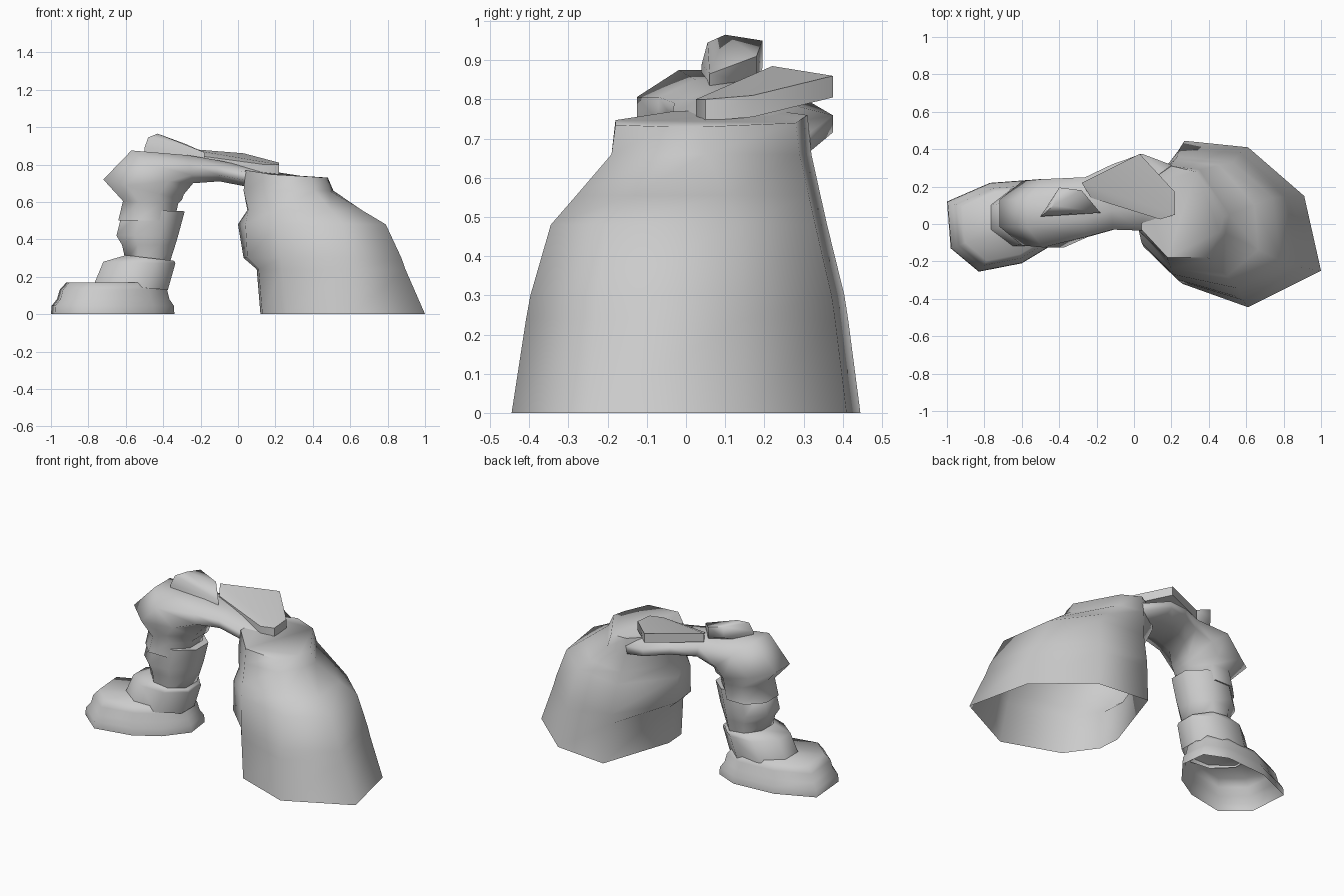
import bpy, bmesh, math
from mathutils import Vector

cube = bpy.data.objects.get("Cube")
if cube:
    bpy.data.objects.remove(cube)

grey = bpy.data.materials.new("plain_grey")
grey.use_nodes = True
COLOUR = (0.6, 0.6, 0.6, 1)
grey.diffuse_color = COLOUR
grey.node_tree.nodes["Principled BSDF"].inputs["Base Color"].default_value = COLOUR


def finish(name, bm, angle):
    bmesh.ops.recalc_face_normals(bm, faces=bm.faces)
    mesh = bpy.data.meshes.new(name)
    bm.to_mesh(mesh)
    bm.free()
    mesh.materials.append(grey)
    obj = bpy.data.objects.new(name, mesh)
    bpy.context.collection.objects.link(obj)
    bpy.ops.object.select_all(action='DESELECT')
    obj.select_set(True)
    bpy.context.view_layer.objects.active = obj
    bpy.ops.object.shade_smooth_by_angle(angle=math.radians(angle))


def loft(name, rings, cap_start=False):
    """Skin rings of equal point count and close the last one."""
    bm = bmesh.new()
    loops = [[bm.verts.new(p) for p in ring] for ring in rings]
    for a, b in zip(loops, loops[1:]):
        for i in range(len(a)):
            j = (i + 1) % len(a)
            bm.faces.new((a[i], a[j], b[j], b[i]))
    if cap_start:
        bm.faces.new(loops[0])
    bm.faces.new(loops[-1])
    finish(name, bm, 78)


def limb_ring(inner, outer, y0, y1, sides=8):
    """Octagon spanning two (x, z) points and a y range, flat at its extremes."""
    (xi, zi), (xo, zo) = inner, outer
    ring = []
    for i in range(sides):
        t = math.tau * (i + 0.5) / sides
        s = 1 / math.cos(math.pi / sides)
        u, v = s * math.cos(t) / 2, s * math.sin(t) / 2
        ring.append(((xi + xo) / 2 + u * (xo - xi),
                     (y0 + y1) / 2 + v * (y1 - y0),
                     (zi + zo) / 2 + u * (zo - zi)))
    return ring


def plate(name, top, drop, angle):
    """Faceted pad: the hull of the top points and their lowered copies."""
    bm = bmesh.new()
    for x, y, z in top:
        bm.verts.new((x, y, z))
        bm.verts.new((x, y, z - drop))
    hull = bmesh.ops.convex_hull(bm, input=bm.verts)
    spare = [g for g in hull["geom_interior"] if isinstance(g, bmesh.types.BMVert)]
    bmesh.ops.delete(bm, geom=spare, context='VERTS')
    finish(name, bm, angle)


def blend(a, b, fx, fy):
    """Mix two outlines with separate x and y weights."""
    return [(p[0] + (q[0] - p[0]) * fx, p[1] + (q[1] - p[1]) * fy)
            for p, q in zip(a, b)]


# Flared lower part, open underneath, with a bulge on its inner side
hem = [(.61, -.445), (1, -.25), (.91, .15), (.61, .41),
       (.27, .445), (.12, 0), (.13, -.14), (.26, -.32)]
middle = [(.56, -.345), (.79, -.2), (.74, .14), (.53, .33),
          (.23, .36), (0, .08), (.04, -.1), (.21, -.27)]
waist = [(.41, -.19), (.49, -.05), (.51, .05), (.35, .29),
         (.2, .32), (.03, .2), (.03, -.04), (.18, -.19)]
rim = [(.39, -.18, .735), (.46, -.04, .73), (.48, .04, .73), (.33, .28, .74),
       (.2, .31, .76), (.04, .2, .775), (.04, -.03, .77), (.18, -.18, .747)]
low = blend(hem, middle, .5, .37)
low[5:7] = [(.1, .02), (.11, -.13)]
bulge = blend(hem, middle, .6, .48)
bulge[5:7] = [(.03, .05), (.05, -.12)]
upper = blend(middle, waist, .42, .42)
upper[5:7] = [(.05, .13), (.055, -.07)]
levels = [(hem, 0), (low, .24), (bulge, .3), (middle, .48), (upper, .555), (waist, .66)]
loft("flared_leg", [[(x, y, z) for x, y in ring] for ring, z in levels] + [rim])

# Thigh running into the bent knee
loft("thigh_and_knee", [limb_ring(*r) for r in (
    ((.28, .6), (.3, .725), -.1, .28),
    ((.03, .685), (.05, .79), -.035, .375),
    ((-.1, .71), (-.12, .825), -.03, .32),
    ((-.24, .7), (-.27, .85), -.07, .25),
    ((-.29, .64), (-.57, .875), -.125, .24),
    ((-.3, .61), (-.72, .72), -.115, .23),
    ((-.32, .59), (-.615, .605), -.1, .2),
    ((-.34, .5), (-.64, .5), -.105, .205))], cap_start=True)

# Shin sleeve with a raised lip at the back of the calf
loft("shin", [limb_ring(*r) for r in (
    ((-.285, .55), (-.615, .56), -.095, .195),
    ((-.32, .42), (-.65, .42), -.1, .2),
    ((-.335, .37), (-.62, .37), -.09, .19),
    ((-.37, .26), (-.6, .28), -.08, .18))], cap_start=True)

# Boot: ankle shaft and broad foot, open underneath
loft("boot_shaft", [limb_ring(*r) for r in (
    ((-.375, .13), (-.77, .16), -.12, .19),
    ((-.335, .27), (-.72, .28), -.11, .2),
    ((-.34, .285), (-.6, .315), -.1, .19))])
sole = [(-1, .12), (-.98, -.13), (-.83, -.255), (-.6, -.21), (-.45, -.12),
        (-.34, .02), (-.36, .18), (-.5, .24), (-.77, .22)]
centre = Vector((-.64, 0))
foot = []
for z, scale in ((0, 1), (.045, .99), (.08, .91), (.13, .87), (.17, .77)):
    ring = [centre + (Vector(p) - centre) * scale for p in sole]
    foot.append([(p.x, p.y, z) for p in ring])
loft("boot_foot", foot)

# Pads on top of the limb
plate("knee_pad", [(-.5, .04, .89), (-.48, .055, .945), (-.43, .1, .965),
                   (-.4, .195, .95), (-.28, .18, .91), (-.18, .06, .865)], .07, 65)
plate("thigh_pad", [(-.28, .22, .885), (.03, .375, .86), (.22, .17, .81),
                    (.22, .05, .8), (.14, .025, .8), (-.23, .14, .85)], .055, 50)
